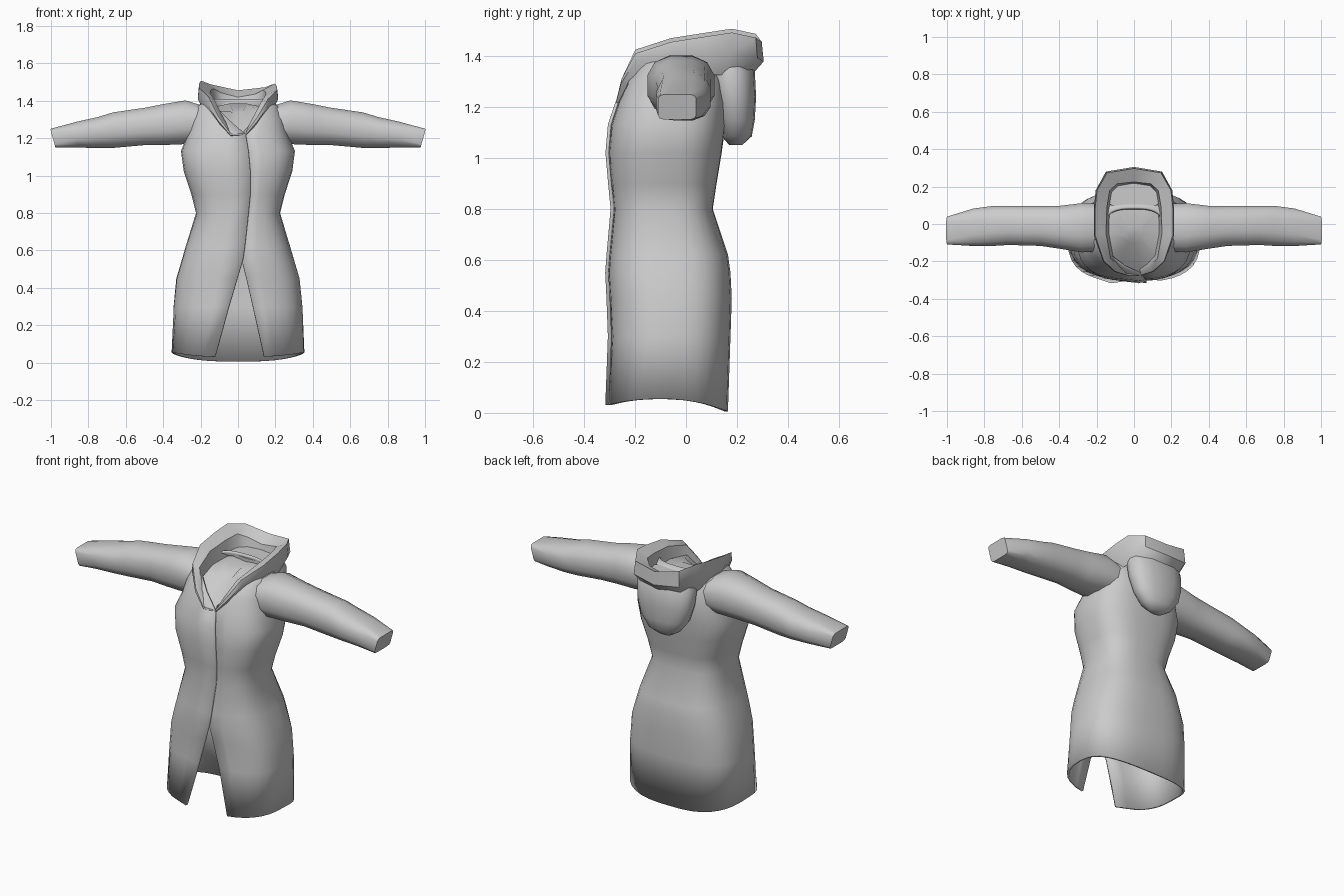
import bpy
import math

cube = bpy.data.objects.get("Cube")
if cube:
    bpy.data.objects.remove(cube)

cloth = bpy.data.materials.new("grey cloth")
cloth.use_nodes = True
GREY = (0.6, 0.6, 0.6, 1)
cloth.diffuse_color = GREY
cloth.node_tree.nodes["Principled BSDF"].inputs["Base Color"].default_value = GREY


def spow(v, p):
    return math.copysign(abs(v) ** p, v)


def lerp_table(table, z):
    """Interpolate the columns of a table keyed on its first column."""
    for a, b in zip(table, table[1:]):
        if z <= b[0]:
            t = max(0, (z - a[0]) / (b[0] - a[0]))
            return [u + (v - u) * t for u, v in zip(a, b)]
    return list(table[-1])


def loft(name, rings, closed=True, caps=(False, False), thickness=0, angle=40):
    """Skin a list of equally long rings into one smooth object."""
    n = len(rings[0])
    verts = [p for r in rings for p in r]
    faces = []
    for i in range(len(rings) - 1):
        for j in range(n if closed else n - 1):
            k = (j + 1) % n
            faces.append((i * n + j, i * n + k, (i + 1) * n + k, (i + 1) * n + j))
    if caps[0]:
        faces.append(tuple(reversed(range(n))))
    if caps[1]:
        faces.append(tuple(range(len(verts) - n, len(verts))))
    mesh = bpy.data.meshes.new(name)
    mesh.from_pydata(verts, [], faces)
    mesh.materials.append(cloth)
    obj = bpy.data.objects.new(name, mesh)
    bpy.context.collection.objects.link(obj)
    bpy.ops.object.select_all(action="DESELECT")
    obj.select_set(True)
    bpy.context.view_layer.objects.active = obj
    bpy.ops.object.shade_smooth_by_angle(angle=math.radians(angle))
    if thickness:
        solid = obj.modifiers.new("thickness", "SOLIDIFY")
        solid.thickness = thickness
        solid.offset = -1
    return obj


# Coat body: height, half width, front y, back y, right and left panel edge x
BODY = [
    (0.03, 0.355, -0.31, 0.165, -0.13, 0.14),
    (0.3, 0.345, -0.295, 0.175, -0.055, 0.08),
    (0.45, 0.33, -0.3, 0.18, -0.01, 0.045),
    (0.55, 0.3, -0.305, 0.175, 0.02, 0.02),
    (0.62, 0.28, -0.3, 0.165, 0.03, 0.03),
    (0.8, 0.225, -0.285, 0.105, 0.05, 0.05),
    (0.9, 0.25, -0.295, 0.12, 0.06, 0.06),
    (1.02, 0.29, -0.305, 0.14, 0.06, 0.06),
    (1.13, 0.305, -0.295, 0.155, 0.05, 0.05),
    (1.22, 0.27, -0.265, 0.16, 0.035, 0.035),
    (1.3, 0.25, -0.235, 0.15, -0.05, 0.09),
    (1.37, 0.22, -0.19, 0.12, -0.12, 0.14),
    (1.41, 0.16, -0.14, 0.09, -0.14, 0.145),
]
COLUMNS = 32
POWER = 0.72


def edge_angle(x, half):
    return math.asin(max(-1, min(1, spow(x / half, 1 / POWER))))


body = []
for z, half, front, back, right, left in BODY:
    a0, a1 = edge_angle(left, half), edge_angle(right, half) + math.tau
    mid, depth = (front + back) / 2, (back - front) / 2
    ring = []
    for j in range(COLUMNS):
        a = a0 + (a1 - a0) * j / (COLUMNS - 1)
        x = half * spow(math.sin(a), POWER)
        y = mid - depth * spow(math.cos(a), POWER)
        # the hem dips at front and back
        dip = 0.025 * (1 - math.cos(2 * a)) / 2 - 0.025 * max(0, -math.cos(a))
        # the right panel laps over the left one
        lap = 0.012 if j == COLUMNS - 1 and z < 1.3 else 0
        ring.append((x + lap * 0.5, y - lap, z + (dip if z < 0.1 else 0)))
    body.append(ring)
loft("coat_body", body, closed=False, thickness=0.014, angle=50)

# Sleeves: distance along x, front y, back y, bottom z, top z, corner power
SLEEVE = [
    (0.17, -0.15, 0.11, 1.18, 1.37, 0.8),
    (0.28, -0.155, 0.115, 1.165, 1.405, 0.8),
    (0.4, -0.135, 0.1, 1.16, 1.385, 0.8),
    (0.5, -0.12, 0.1, 1.16, 1.365, 0.8),
    (0.67, -0.115, 0.1, 1.145, 1.34, 0.8),
    (0.75, -0.12, 0.1, 1.145, 1.315, 0.8),
    (0.86, -0.12, 0.085, 1.148, 1.29, 0.7),
    (0.99, -0.11, 0.04, 1.15, 1.25, 0.3),
]
SIDES = 12
for side, label in ((1, "left"), (-1, "right")):
    rings = []
    for x, y0, y1, z0, z1, p in SLEEVE:
        ring = []
        for j in range(SIDES):
            a = -side * math.tau * (j + 0.5) / SIDES
            s, c = spow(math.sin(a), p), spow(math.cos(a), p)
            lean = 0.014 * s if x > 0.9 else 0
            ring.append((side * (x + lean), (y0 + y1) / 2 - c * (y1 - y0) / 2,
                         (z0 + z1) / 2 + s * (z1 - z0) / 2))
        rings.append(ring)
    loft(label + "_sleeve", rings, caps=(False, True))

# Hood collar, half path from the front V round to the back:
# rim x, y, z, inner x, y, then drop of the outer fold
HOOD = [
    (0.04, -0.275, 1.225, 0.035, -0.262, 0.02),
    (0.105, -0.255, 1.31, 0.075, -0.235, 0.04),
    (0.165, -0.2, 1.41, 0.125, -0.185, 0.07),
    (0.215, -0.06, 1.455, 0.15, -0.05, 0.1),
    (0.215, 0.08, 1.465, 0.145, 0.09, 0.11),
    (0.205, 0.18, 1.465, 0.13, 0.18, 0.11),
    (0.15, 0.28, 1.43, 0.09, 0.215, 0.08),
    (0, 0.305, 1.41, 0, 0.225, 0.07),
]
path = [(1, s) for s in HOOD] + [(-1, s) for s in reversed(HOOD[:-1])]
outer_low, outer_rim, top_rim, inner_rim, inner_low, floor = ([] for _ in range(6))
for side, (x, y, z, ix, iy, drop) in path:
    lift = 0.015 if side < 0 and z > 1.4 else 0
    back = max(0, y) * 0.15
    outer_low.append((side * x * 0.82, y * 0.8, z - drop - 0.03))
    outer_rim.append((side * x, y, z - drop * 0.45))
    top_rim.append((side * (x * 0.9 + ix * 0.1), y * 0.9 + iy * 0.1, z + lift + back))
    inner_rim.append((side * ix, iy, z + lift * 0.5 - drop * 0.2 + back * 0.5))
    inner_low.append((side * ix * 0.9, iy * 0.92, max(1.24, z - drop * 0.9)))
    floor.append((side * ix * 0.3, -0.05 + iy * 0.2, 1.385 if y > -0.2 else 1.34))
loft("hood_collar", [outer_low, outer_rim, top_rim, inner_rim, inner_low, floor],
     caps=(False, True), angle=45)

# Hood bag hanging down the back: z, half width, front y, back y
BAG = [
    (1.05, 0.045, 0.17, 0.22),
    (1.085, 0.1, 0.14, 0.258),
    (1.15, 0.15, 0.12, 0.27),
    (1.24, 0.175, 0.1, 0.275),
    (1.34, 0.18, 0.08, 0.27),
    (1.39, 0.16, 0.08, 0.24),
]
bag = []
for z, half, y0, y1 in BAG:
    ring = []
    for j in range(16):
        a = math.tau * j / 16
        ring.append((half * spow(math.cos(a), 0.85),
                     (y0 + y1) / 2 + (y1 - y0) / 2 * spow(math.sin(a), 0.85), z))
    bag.append(ring)
loft("hood_bag", bag, caps=(True, True), angle=50)
